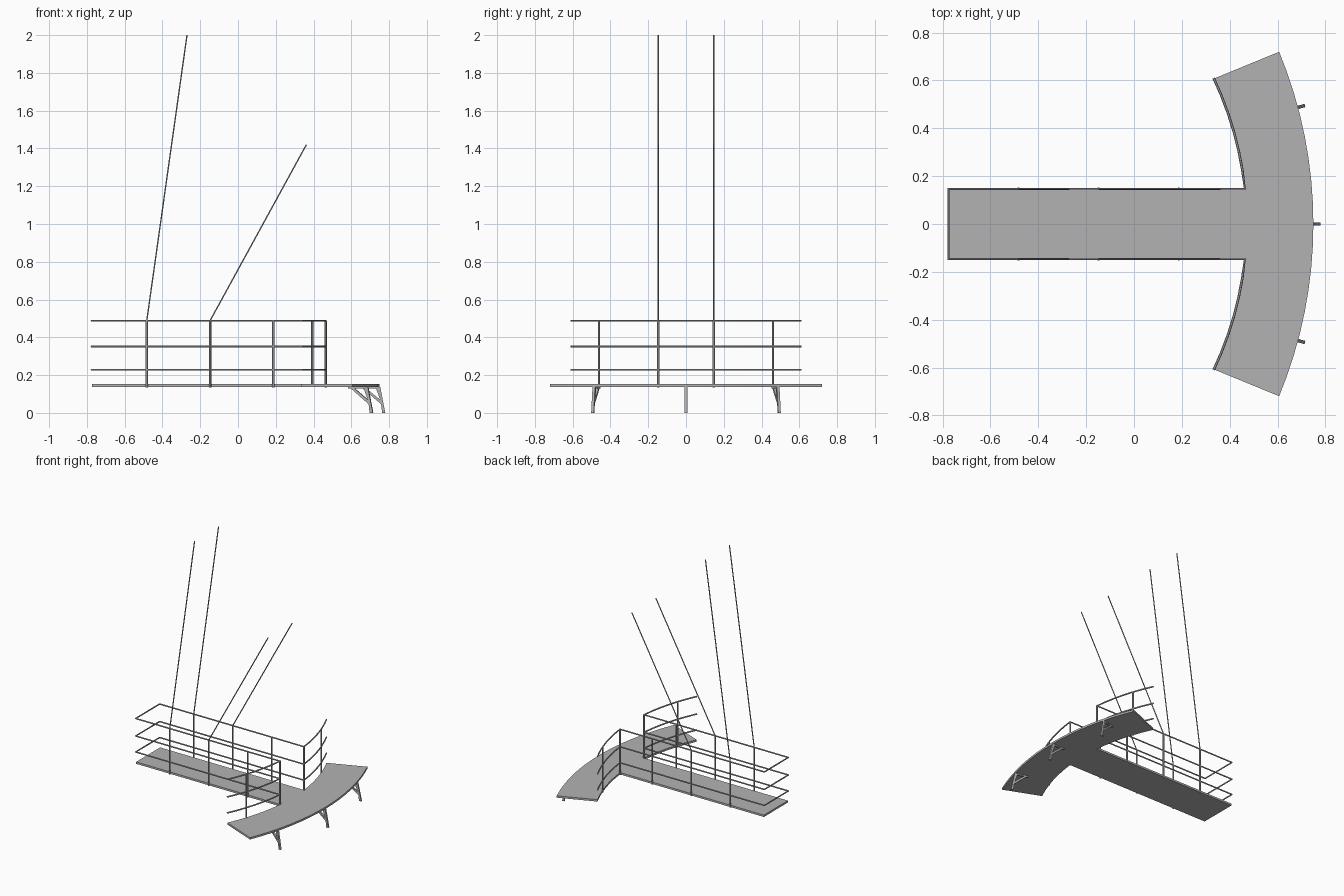
import bpy, bmesh, math
from mathutils import Vector

if "Cube" in bpy.data.objects:
    bpy.data.objects.remove(bpy.data.objects["Cube"], do_unlink=True)

steel = bpy.data.materials.new("steel grey")
steel.use_nodes = True
GREY = (0.45, 0.45, 0.45, 1)
steel.diffuse_color = GREY
steel.node_tree.nodes["Principled BSDF"].inputs["Base Color"].default_value = GREY

DECK_LOW, DECK_TOP = 0.137, 0.152
SIDE = 0.147                      # half width of the walkway rails
RAIL_HEIGHTS = {"top_rail": 0.488, "middle_rail": 0.352, "lower_rail": 0.228}


def add_mesh(name, bm):
    bmesh.ops.recalc_face_normals(bm, faces=bm.faces)
    mesh = bpy.data.meshes.new(name)
    bm.to_mesh(mesh)
    bm.free()
    mesh.materials.append(steel)
    ob = bpy.data.objects.new(name, mesh)
    bpy.context.collection.objects.link(ob)
    return ob


def prism(name, outline, depth):
    """Extrude a closed 3D outline along the depth vector."""
    bm = bmesh.new()
    face = bm.faces.new([bm.verts.new(p) for p in outline])
    new = bmesh.ops.extrude_face_region(bm, geom=[face])["geom"]
    bmesh.ops.translate(bm, vec=depth, verts=[v for v in new if isinstance(v, bmesh.types.BMVert)])
    return add_mesh(name, bm)


def tube(name, points, radius):
    """Round bar along a polyline."""
    curve = bpy.data.curves.new(name, "CURVE")
    curve.dimensions = "3D"
    curve.bevel_depth = radius
    curve.bevel_resolution = 1
    curve.use_fill_caps = True
    line = curve.splines.new("POLY")
    line.points.add(len(points) - 1)
    for p, co in zip(line.points, points):
        p.co = (*co, 1)
    curve.materials.append(steel)
    ob = bpy.data.objects.new(name, curve)
    bpy.context.collection.objects.link(ob)
    bpy.ops.object.select_all(action="DESELECT")
    ob.select_set(True)
    bpy.context.view_layer.objects.active = ob
    bpy.ops.object.convert(target="MESH")
    bpy.ops.object.shade_smooth_by_angle()


def arc(cx, radius, y0, y1, steps):
    """Points on a circle centred on the x axis, from y0 to y1."""
    a0, a1 = math.asin(y0 / radius), math.asin(y1 / radius)
    angles = [a0 + (a1 - a0) * i / steps for i in range(steps + 1)]
    return [(cx + radius * math.cos(a), radius * math.sin(a)) for a in angles]


OUTER_CX, OUTER_R = -1.134, 1.884
INNER_CX, INNER_R = -0.946, 1.417

# Deck: curved platform and straight walkway
thickness = Vector((0, 0, DECK_TOP - DECK_LOW))
outer = arc(OUTER_CX, OUTER_R, -0.72, 0.72, 16)
wing = arc(INNER_CX, INNER_R, 0.608, SIDE, 6)
inner = wing + [(x, -y) for x, y in reversed(wing)]
prism("curved_platform", [(x, y, DECK_LOW) for x, y in outer + inner], thickness)
join_x = wing[-1][0]
prism("walkway", [(x, y, DECK_LOW) for x, y in
                  [(-0.772, -SIDE), (join_x, -SIDE), (join_x, SIDE), (-0.772, SIDE)]], thickness)

# Rails run round the walkway and out along both wings
half = arc(INNER_CX, INNER_R, 0.61, SIDE, 6) + [(-0.776, SIDE)]
path = half + [(x, -y) for x, y in reversed(half)]
for name, z in RAIL_HEIGHTS.items():
    tube(name, [(x, y, z) for x, y in path], 0.0055)

# Posts and suspension cables, mirrored side to side
wing_post = arc(INNER_CX, INNER_R, 0.46, SIDE, 1)[0]
for side, s in (("left", 1), ("right", -1)):
    where = "back" if s > 0 else "front"
    for i, x in enumerate((-0.483, -0.148, 0.187, join_x)):
        tube(f"{where}_post_{i + 1}", [(x, s * SIDE, DECK_LOW - 0.002), (x, s * SIDE, 0.49)], 0.0065)
    x, y = wing_post
    tube(f"{where}_wing_post", [(x, s * y, DECK_LOW), (x, s * y, 0.49)], 0.0065)
    tube(f"{where}_long_cable", [(-0.483, s * SIDE, 0.488), (-0.27, s * SIDE, 2.0)], 0.004)
    tube(f"{where}_short_cable", [(-0.148, s * SIDE, 0.488), (0.362, s * SIDE, 1.42)], 0.004)

# Support brackets under the outer edge: tapered leg, brace and top bar
W = 0.014
PROFILES = {
    "leg": [(1.862, 0.137), (1.887, 0.137), (1.914, 0), (1.897, 0), (1.890, 0.06)],
    "brace": [(1.785, 0.137), (1.805, 0.137), (1.894, 0.063), (1.893, 0.045)],
    "bracket_bar": [(1.78, 0.128), (1.88, 0.128), (1.88, 0.138), (1.78, 0.138)],
}
for place, degrees in (("front", -15), ("middle", 0), ("back", 15)):
    a = math.radians(degrees)
    out, across = Vector((math.cos(a), math.sin(a), 0)), Vector((-math.sin(a), math.cos(a), 0))
    for part, profile in PROFILES.items():
        pts = [Vector((OUTER_CX, 0, z)) + out * r - across * W / 2 for r, z in profile]
        prism(f"{place}_{part}", pts, across * W)
